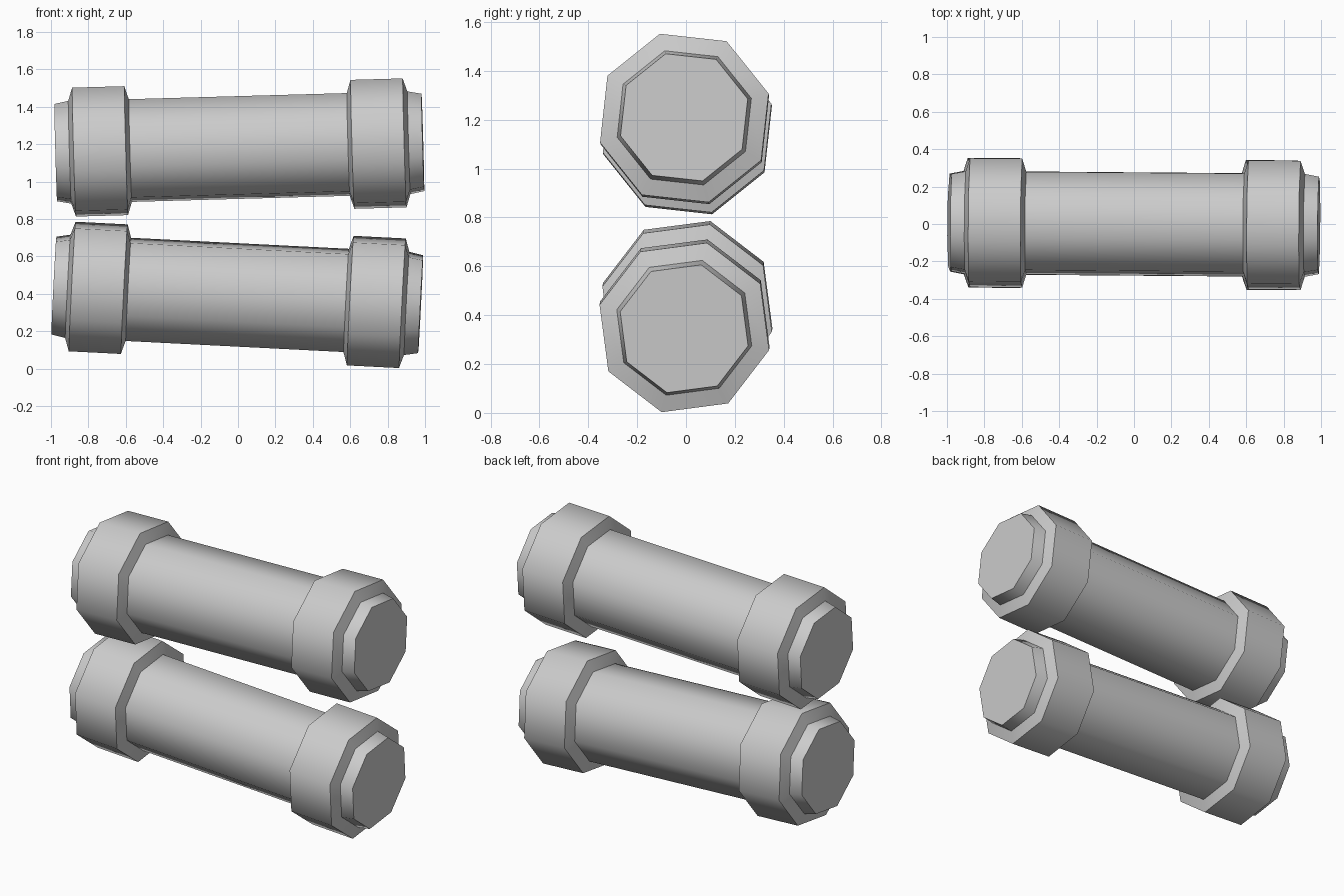
import bpy, bmesh, math
from mathutils import Matrix

if "Cube" in bpy.data.objects:
    bpy.data.objects.remove(bpy.data.objects["Cube"])

SIDES = 8

steel = bpy.data.materials.new("plain_grey")
steel.diffuse_color = (0.6, 0.6, 0.6, 1)
steel.use_nodes = True
steel.node_tree.nodes["Principled BSDF"].inputs["Base Color"].default_value = steel.diffuse_color

# half profile of a rod: (distance from the middle, radius)
HALF = [(0.583, 0.286), (0.605, 0.359), (0.884, 0.359), (0.907, 0.286), (0.982, 0.271)]
PROFILE = [(-x, r) for x, r in reversed(HALF)] + HALF


def rod(name, centre, tilt, yaw, spin):
    """Eight-sided rod with a thick collar near each end, lying along x."""
    bm = bmesh.new()
    angles = [math.radians(spin + 360 * i / SIDES) for i in range(SIDES)]
    rings = [[bm.verts.new((x, r * math.cos(a), r * math.sin(a))) for a in angles]
             for x, r in PROFILE]
    for a, b in zip(rings, rings[1:]):
        for i in range(SIDES):
            j = (i + 1) % SIDES
            bm.faces.new((a[i], a[j], b[j], b[i]))
    # flat end caps
    bm.faces.new(rings[0])
    bm.faces.new(rings[-1])
    bmesh.ops.recalc_face_normals(bm, faces=bm.faces)
    mesh = bpy.data.meshes.new(name)
    bm.to_mesh(mesh)
    bm.free()
    mesh.materials.append(steel)
    ob = bpy.data.objects.new(name, mesh)
    bpy.context.collection.objects.link(ob)
    ob.matrix_world = (Matrix.Translation(centre)
                       @ Matrix.Rotation(math.radians(yaw), 4, 'Z')
                       @ Matrix.Rotation(math.radians(tilt), 4, 'Y'))
    # round sides stay smooth, collar steps and caps stay sharp
    bpy.ops.object.select_all(action='DESELECT')
    ob.select_set(True)
    bpy.context.view_layer.objects.active = ob
    bpy.ops.object.shade_smooth_by_angle(angle=math.radians(50))


rod("upper_rod", (0.007, 0, 1.182), -1.6, -0.45, 16.2)
rod("lower_rod", (-0.004, 0, 0.394), 2.9, -0.45, 30)
